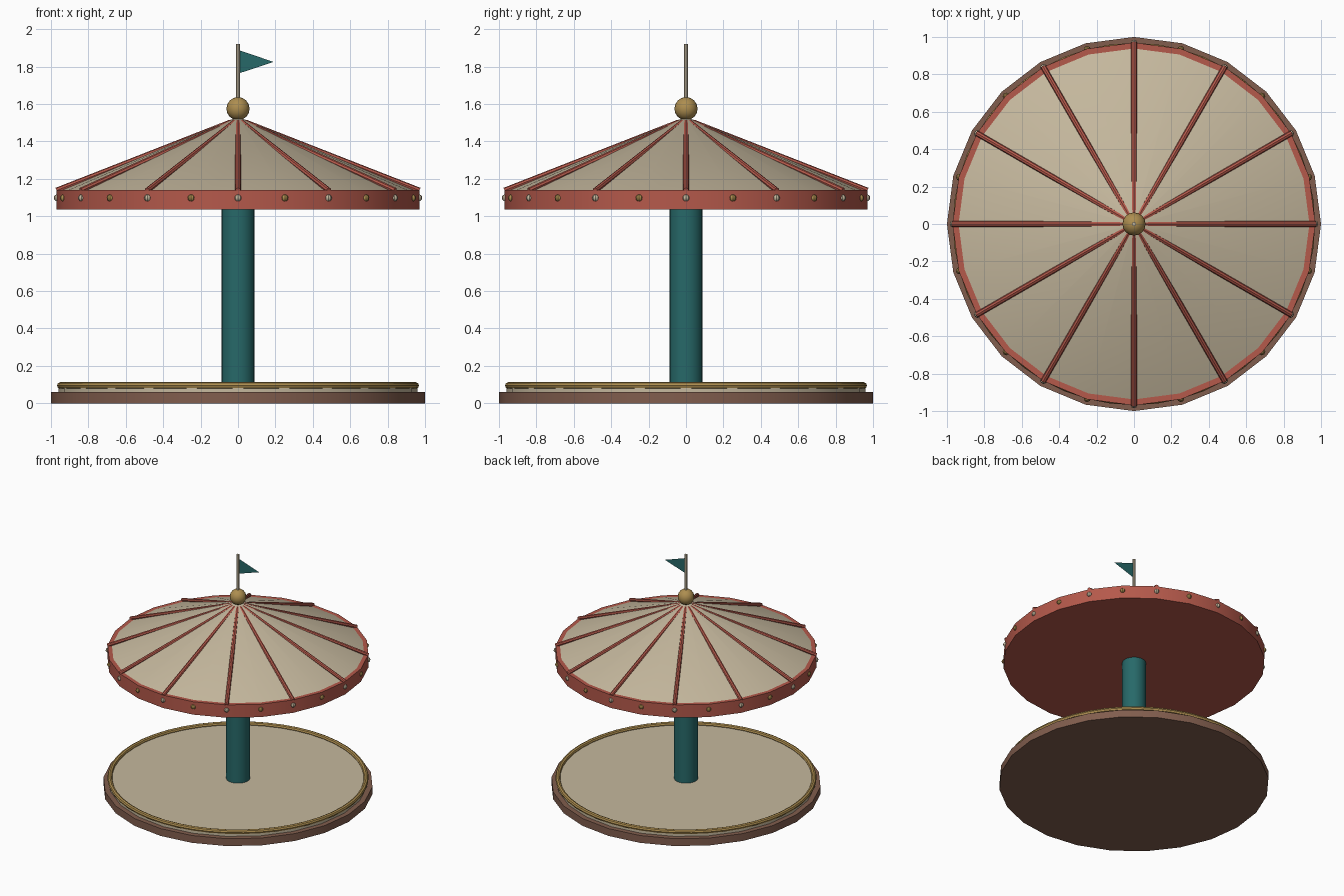
import bpy
from math import radians, sin, cos
from mathutils import Vector

if "Cube" in bpy.data.objects:
    bpy.data.objects.remove(bpy.data.objects["Cube"])


def material(name, rgb):
    m = bpy.data.materials.new(name)
    m.diffuse_color = (*rgb, 1)
    m.use_nodes = True
    m.node_tree.nodes["Principled BSDF"].inputs["Base Color"].default_value = m.diffuse_color
    return m


BROWN = material("brown", (0.22, 0.11, 0.075))
CREAM = material("cream", (0.56, 0.48, 0.34))
GOLD = material("gold", (0.42, 0.27, 0.08))
RED = material("red", (0.46, 0.10, 0.07))
TEAL = material("teal", (0.02, 0.14, 0.14))


def finish(name, mat):
    ob = bpy.context.object
    ob.name = name
    ob.data.materials.append(mat)
    bpy.ops.object.shade_smooth_by_angle(angle=radians(31))
    return ob


def drum(name, mat, r, z0, z1, sides=24, r_top=None):
    bpy.ops.mesh.primitive_cone_add(vertices=sides, radius1=r,
                                    radius2=r if r_top is None else r_top,
                                    depth=z1 - z0, location=(0, 0, (z0 + z1) / 2))
    return finish(name, mat)


def ball(name, mat, r, loc, seg=12, rings=8):
    bpy.ops.mesh.primitive_uv_sphere_add(segments=seg, ring_count=rings, radius=r, location=loc)
    return finish(name, mat)


def rod(name, mat, a, b, r, sides=8):
    a, b = Vector(a), Vector(b)
    d = b - a
    bpy.ops.mesh.primitive_cylinder_add(vertices=sides, radius=r, depth=d.length,
                                        location=(a + b) / 2,
                                        rotation=d.to_track_quat('Z', 'Y').to_euler())
    return finish(name, mat)


# Platform: base, deck and gold edge trim
drum("base", BROWN, 1.0, 0, 0.06)
drum("deck", CREAM, 0.96, 0.06, 0.09)
bpy.ops.mesh.primitive_torus_add(major_segments=48, minor_segments=8, major_radius=0.95,
                                 minor_radius=0.018, location=(0, 0, 0.095))
finish("deck_trim", GOLD)

# Central column
drum("column", TEAL, 0.088, 0.08, 1.05)

# Canopy: rim and conical roof
drum("canopy_rim", RED, 0.97, 1.035, 1.14)
drum("canopy_roof", CREAM, 0.95, 1.135, 1.53, r_top=0.005)

# Roof ribs, sinking into the roof towards the top
for i in range(12):
    c, s = cos(radians(30 * i)), sin(radians(30 * i))
    rod(f"roof_rib_{i + 1}", RED, (0.97 * c, 0.97 * s, 1.138), (0.04 * c, 0.04 * s, 1.502), 0.015)

# Alternating bulbs round the rim
for i in range(24):
    a = radians(15 * i)
    ball(f"bulb_{i + 1}", GOLD if i % 2 else CREAM, 0.019,
         (0.966 * cos(a), 0.966 * sin(a), 1.098), 8, 6)

# Finial ball, flag pole and pennant
ball("finial_ball", GOLD, 0.062, (0, 0, 1.575), 16, 8)
rod("flag_pole", CREAM, (0, 0, 1.58), (0, 0, 1.92), 0.012)
mesh = bpy.data.meshes.new("flag")
mesh.from_pydata([(0.008, 0, 1.765), (0.19, 0, 1.825), (0.008, 0, 1.887)], [], [(0, 1, 2)])
mesh.materials.append(TEAL)
bpy.context.collection.objects.link(bpy.data.objects.new("flag", mesh))
